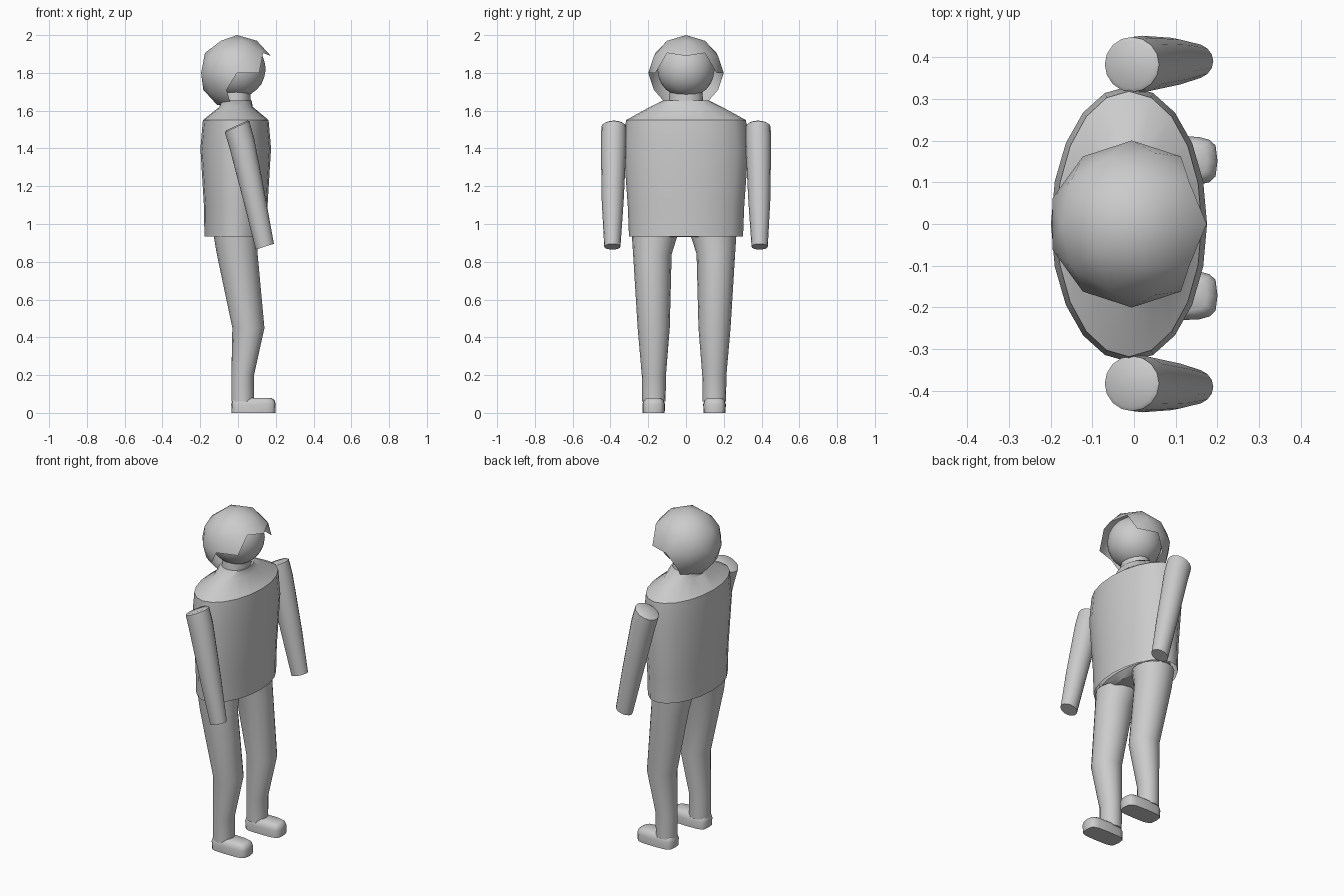
import bpy, bmesh, math

cube = bpy.data.objects.get("Cube")
if cube:
    bpy.data.objects.remove(cube, do_unlink=True)

# Single grey material
grey = bpy.data.materials.new("plain_grey")
grey.use_nodes = True
colour = (0.6, 0.6, 0.6, 1)
grey.diffuse_color = colour
grey.node_tree.nodes["Principled BSDF"].inputs["Base Color"].default_value = colour


def finish(name, bm, angle=40):
    """Turn a bmesh into a smooth-shaded object."""
    mesh = bpy.data.meshes.new(name)
    bm.to_mesh(mesh)
    bm.free()
    mesh.materials.append(grey)
    obj = bpy.data.objects.new(name, mesh)
    bpy.context.collection.objects.link(obj)
    bpy.ops.object.select_all(action='DESELECT')
    obj.select_set(True)
    bpy.context.view_layer.objects.active = obj
    bpy.ops.object.shade_smooth_by_angle(angle=math.radians(angle))
    return obj


def loft(name, rings, n=16, power=1.0, bottom=True, angle=40):
    """Skin rings of (x, y, z, x radius, y radius, slope), lowest first."""
    bm = bmesh.new()
    loops = []
    for x, y, z, rx, ry, slope in rings:
        loop = []
        for i in range(n):
            a = 2 * math.pi * i / n
            c, s = math.cos(a), math.sin(a)
            dx = rx * math.copysign(abs(c) ** power, c)
            dy = ry * math.copysign(abs(s) ** power, s)
            loop.append(bm.verts.new((x + dx, y + dy, z + slope * dx)))
        loops.append(loop)
    for low, high in zip(loops, loops[1:]):
        for i in range(n):
            j = (i + 1) % n
            bm.faces.new((low[i], low[j], high[j], high[i]))
    if bottom:
        bm.faces.new(loops[0][::-1])
    bm.faces.new(loops[-1])
    return finish(name, bm, angle)


# Jacket, open at the hem
loft("jacket", [
    (-0.012, 0, 0.935, 0.166, 0.302, 0),
    (-0.012, 0, 1.09, 0.168, 0.308, 0),
    (-0.012, 0, 1.40, 0.187, 0.33, 0),
    (-0.012, 0, 1.55, 0.174, 0.318, 0),
    (-0.01, 0, 1.62, 0.088, 0.19, 0),
    (-0.01, 0, 1.655, 0.082, 0.12, 0),
], n=20, bottom=False)

# Neck and hidden hips
loft("neck", [(-0.01, 0, 1.6, 0.08, 0.095, 0), (-0.01, 0, 1.72, 0.075, 0.085, 0)])
loft("hips", [(-0.015, -0.01, 0.93, 0.09, 0.2, 0),
              (-0.015, -0.01, 0.96, 0.125, 0.27, 0),
              (-0.012, -0.01, 1.05, 0.13, 0.27, 0)], n=20)

for side, label in ((1, "left"), (-1, "right")):
    # Arm tapering to a blunt cuff
    loft(label + "_arm", [
        (0.142, side * 0.39, 0.88, 0.048, 0.043, 0.32),
        (0.09, side * 0.388, 1.12, 0.056, 0.058, 0.35),
        (0.02, side * 0.383, 1.43, 0.065, 0.068, 0.42),
        (-0.005, side * 0.382, 1.515, 0.065, 0.066, 0.46),
        (-0.006, side * 0.382, 1.522, 0.055, 0.056, 0.46),
    ], angle=50)
    # Leg with a bent knee
    loft(label + "_leg", [
        (0.025, side * 0.16 - 0.01, 0.06, 0.06, 0.062, 0),
        (0.025, side * 0.16 - 0.01, 0.2, 0.06, 0.064, 0),
        (0.055, side * 0.161 - 0.01, 0.45, 0.085, 0.085, 0),
        (-0.004, side * 0.168 - 0.01, 0.84, 0.108, 0.102, 0),
        (-0.015, side * 0.155 - 0.01, 0.945, 0.115, 0.122, 0),
    ])
    # Shoe with a flat sole
    loft(label + "_shoe", [
        (0.082, side * 0.161 - 0.01, 0, 0.116, 0.058, 0),
        (0.082, side * 0.161 - 0.01, 0.045, 0.118, 0.06, 0),
        (0.082, side * 0.161 - 0.01, 0.068, 0.112, 0.053, 0),
        (0.08, side * 0.161 - 0.01, 0.08, 0.095, 0.038, 0),
    ], power=0.5, angle=50)

# Head
bm = bmesh.new()
bmesh.ops.create_icosphere(bm, subdivisions=3, radius=0.152)
bmesh.ops.translate(bm, verts=bm.verts, vec=(-0.005, 0, 1.82))
finish("head", bm)

# Hair shell, cut away around the face and throat
bm = bmesh.new()
bmesh.ops.create_icosphere(bm, subdivisions=2, radius=0.2)
face_area = [f for f in bm.faces
             if f.calc_center_median().x - f.calc_center_median().z > 0.06]
bmesh.ops.delete(bm, geom=face_area, context='FACES')
bmesh.ops.translate(bm, verts=bm.verts, vec=(-0.005, 0, 1.8))
finish("hair", bm)
